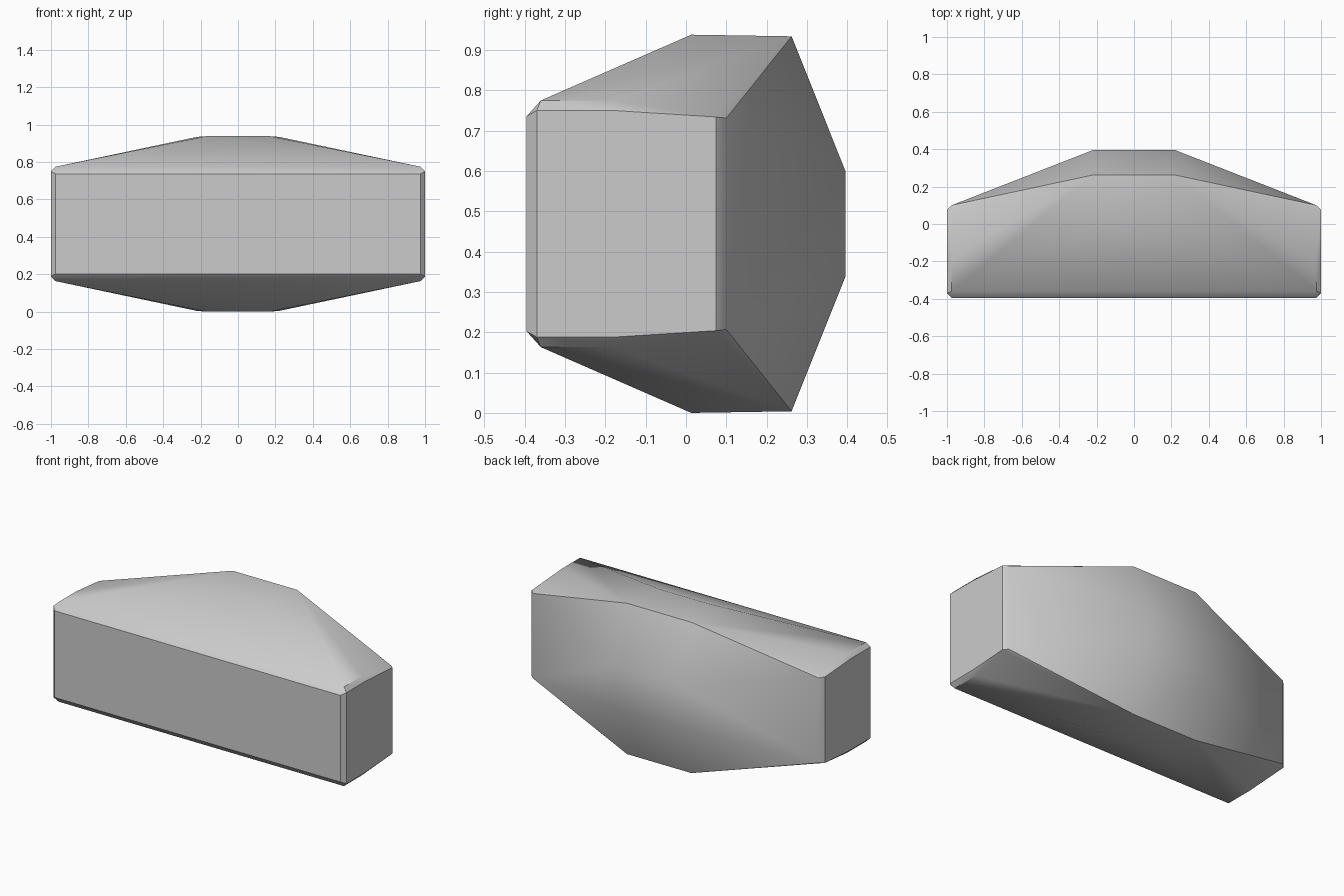
import bpy
import bmesh
from math import radians

cube = bpy.data.objects.get("Cube")
if cube:
    bpy.data.objects.remove(cube, do_unlink=True)

MID_Z = 0.469

# Plain grey stone
stone = bpy.data.materials.new("grey_stone")
stone.use_nodes = True
GREY = (0.6, 0.6, 0.6, 1.0)
stone.diffuse_color = GREY
stone.node_tree.nodes["Principled BSDF"].inputs["Base Color"].default_value = GREY

# Corners of one quarter: half width, depth, height above the middle
quarter = [
    (0.975, -0.395, 0.267),   # front face
    (0.975, -0.36, 0.306),    # front chamfer
    (0.975, -0.18, 0.306),    # end chamfer
    (1.0, -0.37, 0.281),      # end face
    (1.0, -0.18, 0.281),
    (1.0, 0.075, 0.265),
    (0.975, 0.10, 0.262),     # back corner chamfer
    (0.17, 0.013, 0.469),     # crown front
    (0.22, 0.262, 0.465),     # crown back
    (0.22, 0.395, 0.132),     # rear face
]

# Faceted block, mirrored left to right and top to bottom
bm = bmesh.new()
for x, y, z in quarter:
    for sx in (-1, 1):
        for sz in (-1, 1):
            bm.verts.new((sx * x, y, MID_Z + sz * z))
bmesh.ops.convex_hull(bm, input=bm.verts)
bmesh.ops.dissolve_limit(bm, angle_limit=radians(0.5), verts=bm.verts, edges=bm.edges)
bmesh.ops.recalc_face_normals(bm, faces=bm.faces)

mesh = bpy.data.meshes.new("stone_block")
bm.to_mesh(mesh)
bm.free()
mesh.materials.append(stone)
block = bpy.data.objects.new("stone_block", mesh)
bpy.context.collection.objects.link(block)

# Soft facets with crisp main edges
bpy.ops.object.select_all(action="DESELECT")
block.select_set(True)
bpy.context.view_layer.objects.active = block
bpy.ops.object.shade_smooth_by_angle(angle=radians(32))
